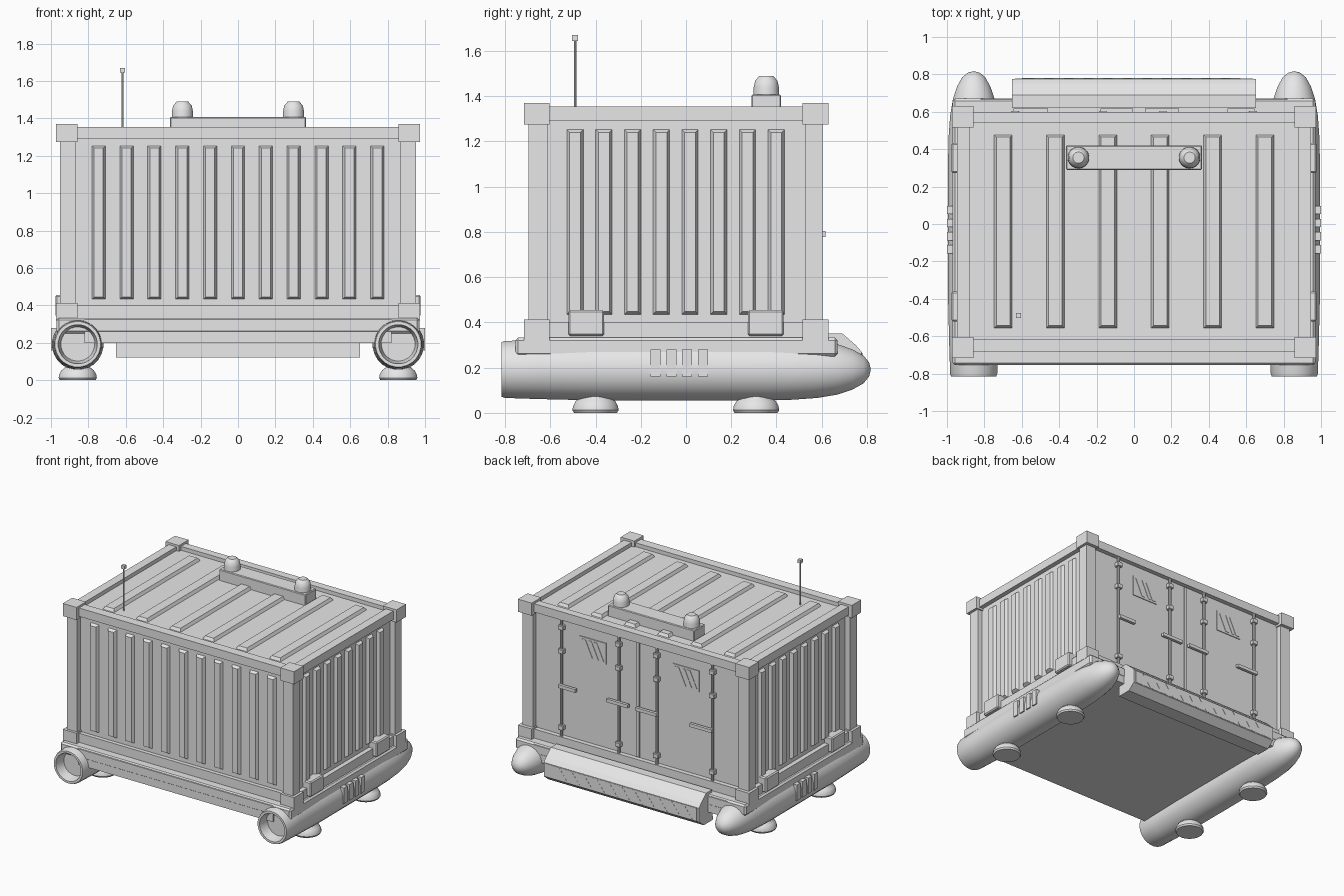
import bpy, bmesh, math
from mathutils import Vector, Matrix

if "Cube" in bpy.data.objects:
    bpy.data.objects.remove(bpy.data.objects["Cube"])

grey = bpy.data.materials.new("light_grey")
grey.diffuse_color = (0.8, 0.8, 0.8, 1)
grey.use_nodes = True
grey.node_tree.nodes["Principled BSDF"].inputs["Base Color"].default_value = grey.diffuse_color


def finish(name, bm, smooth=False):
    bmesh.ops.recalc_face_normals(bm, faces=bm.faces)
    me = bpy.data.meshes.new(name)
    bm.to_mesh(me)
    bm.free()
    me.materials.append(grey)
    ob = bpy.data.objects.new(name, me)
    bpy.context.collection.objects.link(ob)
    if smooth:
        bpy.ops.object.select_all(action='DESELECT')
        bpy.context.view_layer.objects.active = ob
        ob.select_set(True)
        bpy.ops.object.shade_smooth_by_angle(angle=math.radians(35))
    return ob


def add_box(bm, x0, x1, y0, y1, z0, z1):
    m = Matrix.Translation(((x0 + x1) / 2, (y0 + y1) / 2, (z0 + z1) / 2)) \
        @ Matrix.Diagonal((abs(x1 - x0), abs(y1 - y0), abs(z1 - z0), 1))
    return bmesh.ops.create_cube(bm, size=1, matrix=m)['verts']


def boxes(name, items, bevel=0.0):
    bm = bmesh.new()
    for b in items:
        add_box(bm, *b)
    if bevel:
        bmesh.ops.bevel(bm, geom=bm.edges[:], offset=bevel, segments=1, affect='EDGES')
    return finish(name, bm)


def ribs(name, centres, normal, along, length, width=0.072, depth=0.022):
    """Raised ribs with sloping sides."""
    bm = bmesh.new()
    n, a = Vector(normal), Vector(along)
    s = n.cross(a)
    for c in centres:
        c = Vector(c)
        ring = []
        for h, inset in ((-0.01, 0), (0, 0), (depth, 0.012)):
            w, l = width / 2 - inset, length / 2 - inset
            ring.append([bm.verts.new(c + n * h + s * w * i + a * l * j)
                         for i, j in ((-1, -1), (1, -1), (1, 1), (-1, 1))])
        for lo, hi in zip(ring, ring[1:]):
            for k in range(4):
                bm.faces.new((lo[k], lo[(k + 1) % 4], hi[(k + 1) % 4], hi[k]))
        bm.faces.new(ring[0])
        bm.faces.new(ring[-1])
    return finish(name, bm)


def lathe(name, profile, origins, axis='Z', segs=24):
    """Revolve (radius, height) points around an axis at each origin."""
    bm = bmesh.new()
    for o in origins:
        o = Vector(o)
        rings = []
        for r, h in profile:
            n = 1 if r == 0 else segs
            ring = []
            for k in range(n):
                t = 2 * math.pi * (k + 0.5) / segs
                u, v = r * math.cos(t), r * math.sin(t)
                p = (u, v, h) if axis == 'Z' else (u, h, v)
                ring.append(bm.verts.new(o + Vector(p)))
            rings.append(ring)
        for a, b in zip(rings, rings[1:]):
            for k in range(segs):
                vs = [a[k % len(a)], a[(k + 1) % len(a)], b[(k + 1) % len(b)], b[k % len(b)]]
                bm.faces.new(list(dict.fromkeys(vs)))
    return finish(name, bm, True)


def mirror_x(items):
    return [b for b in items] + [(-b[0], -b[1]) + tuple(b[2:]) for b in items]


# Container body
boxes("container_body", [(-0.91, 0.91, -0.655, 0.565, 0.33, 1.325)])
boxes("corner_posts", mirror_x([(0.866, 0.952, -0.697, -0.613, 0.38, 1.3),
                                (0.866, 0.952, 0.525, 0.604, 0.38, 1.3)]))
boxes("corner_blocks", mirror_x([(0.857, 0.972, y0, y1, z0, z1)
                                 for y0, y1 in ((-0.716, -0.604), (0.516, 0.63))
                                 for z0, z1 in ((0.318, 0.413), (1.274, 1.37))]))
rails = []
for z0, z1 in ((0.33, 0.402), (1.29, 1.354)):
    rails += [(-0.9, 0.9, -0.685, -0.615, z0, z1), (-0.9, 0.9, 0.54, 0.6, z0, z1)]
    rails += mirror_x([(0.88, 0.945, -0.65, 0.56, z0, z1)])
boxes("frame_rails", rails)

# Corrugated walls and roof
ribs("front_wall_ribs", [(-0.745 + 0.149 * i, -0.655, 0.843) for i in range(11)],
     (0, -1, 0), (0, 0, 1), 0.82)
for side, label in ((-1, "left"), (1, "right")):
    ribs(label + "_wall_ribs", [(side * 0.91, -0.49 + 0.127 * i, 0.844) for i in range(8)],
         (side, 0, 0), (0, 0, 1), 0.816)
ribs("roof_ribs", [(-0.7 + 0.28 * i, -0.04, 1.325) for i in range(6)],
     (0, 0, 1), (0, 1, 0), 1.032, width=0.096)

# Rear doors: panels, windows with glare strips, locking rods, clamps, handles
rod_x = (0.635, 0.155, -0.165, -0.635)
boxes("door_panels", [(x0, x1, 0.56, 0.572, 0.41, 1.28) for x0, x1 in
                      ((0.165, 0.625), (0.004, 0.145), (-0.155, -0.004), (-0.625, -0.175))])
windows = ((0.27, 0.49), (-0.515, -0.295))
boxes("window_panes", [(a, b, 0.57, 0.578, 1.04, 1.2) for a, b in windows])


def slanted_plates(name, spans, y, z0, z1, lean, t=0.005):
    bm = bmesh.new()
    for x0, x1 in spans:
        q = [(x0, z0), (x1, z0), (x1 + lean, z1), (x0 + lean, z1)]
        f = bm.faces.new([bm.verts.new((x, y, z)) for x, z in q])
        new = bmesh.ops.extrude_face_region(bm, geom=[f])['geom']
        bmesh.ops.translate(bm, vec=(0, t, 0),
                            verts=[v for v in new if isinstance(v, bmesh.types.BMVert)])
    return finish(name, bm)


slanted_plates("window_glare", [(a + o, a + o + w) for a, _ in windows
                                for o, w in ((0.015, 0.03), (0.06, 0.02), (0.11, 0.03))],
               0.576, 1.055, 1.185, 0.06)
lathe("locking_rods", [(0, 0.4), (0.011, 0.4), (0.011, 1.29), (0, 1.29)],
      [(x, 0.586, 0) for x in rod_x], segs=10)
boxes("rod_clamps", [(x - 0.022, x + 0.022, 0.565, 0.604, z - 0.018, z + 0.018)
                     for x in rod_x for z in (0.47, 1.05, 1.23)], 0.004)
boxes("door_handles", [(a, b, 0.595, 0.617, 0.778, 0.803) for a, b in
                       ((0.5, 0.645), (0.06, 0.24), (-0.18, -0.005), (-0.645, -0.46))])
boxes("door_seam_strip", [(-0.012, 0.012, 0.565, 0.58, 0.41, 1.28)])

# Base deck and side clips
boxes("base_slab", [(-0.82, 0.82, -0.752, 0.668, 0.2, 0.325)])
boxes("base_deck", [(-0.97, 0.97, -0.754, 0.67, 0.25, 0.333)], 0.012)
boxes("side_clips", mirror_x([(0.9, 0.977, y0, y1, 0.34, 0.455)
                              for y0, y1 in ((-0.52, -0.362), (0.273, 0.432))]), 0.008)

# Side pods with recessed nozzle in front and rounded nose at the rear
lathe("side_pods", [(0, -0.74), (0.09, -0.74), (0.105, -0.815), (0.122, -0.815),
                    (0.127, -0.8), (0.132, -0.65), (0.138, -0.4), (0.138, 0.35),
                    (0.135, 0.47), (0.127, 0.58), (0.112, 0.67), (0.09, 0.735),
                    (0.062, 0.785), (0.03, 0.81), (0, 0.817)],
      [(s * 0.857, 0, 0.192) for s in (-1, 1)], axis='Y')
boxes("pod_vents", mirror_x([(0.95, 1.0, -0.157 + 0.07 * i, -0.113 + 0.07 * i, 0.16, 0.28)
                             for i in range(4)]))
lathe("landing_feet", [(0, 0), (0.096, 0), (0.103, 0.012), (0.1, 0.03),
                       (0.088, 0.052), (0.068, 0.068), (0.06, 0.09), (0, 0.09)],
      [(s * 0.857, y, 0) for s in (-1, 1) for y in (-0.4, 0.31)])

# Rear step with warning stripes
bm = bmesh.new()
prof = [(0.61, 0.12), (0.72, 0.12), (0.776, 0.165), (0.776, 0.27), (0.75, 0.3),
        (0.69, 0.352), (0.62, 0.352)]
f = bm.faces.new([bm.verts.new((-0.653, y, z)) for y, z in prof])
new = bmesh.ops.extrude_face_region(bm, geom=[f])['geom']
bmesh.ops.translate(bm, vec=(1.306, 0, 0),
                    verts=[v for v in new if isinstance(v, bmesh.types.BMVert)])
finish("rear_step", bm)
slanted_plates("step_stripes", [(-0.6 + 0.105 * i, -0.55 + 0.105 * i) for i in range(11)],
               0.775, 0.172, 0.265, 0.07)
boxes("step_stripe_backing", [(-0.635, 0.635, 0.77, 0.779, 0.17, 0.267)])

# Roof light bar, beacons and antenna
boxes("light_bar", [(-0.364, 0.364, 0.29, 0.42, 1.32, 1.408)], 0.005)
lathe("beacons", [(0, 1.4), (0.058, 1.4), (0.056, 1.44), (0.05, 1.468),
                  (0.036, 1.484), (0.03, 1.49), (0, 1.49)],
      [(s * 0.297, 0.355, 0) for s in (-1, 1)])
lathe("antenna_rod", [(0, 1.32), (0.006, 1.32), (0.006, 1.65), (0, 1.65)],
      [(-0.617, -0.49, 0)], segs=8)
boxes("antenna_tip", [(-0.63, -0.604, -0.503, -0.477, 1.645, 1.67)])
